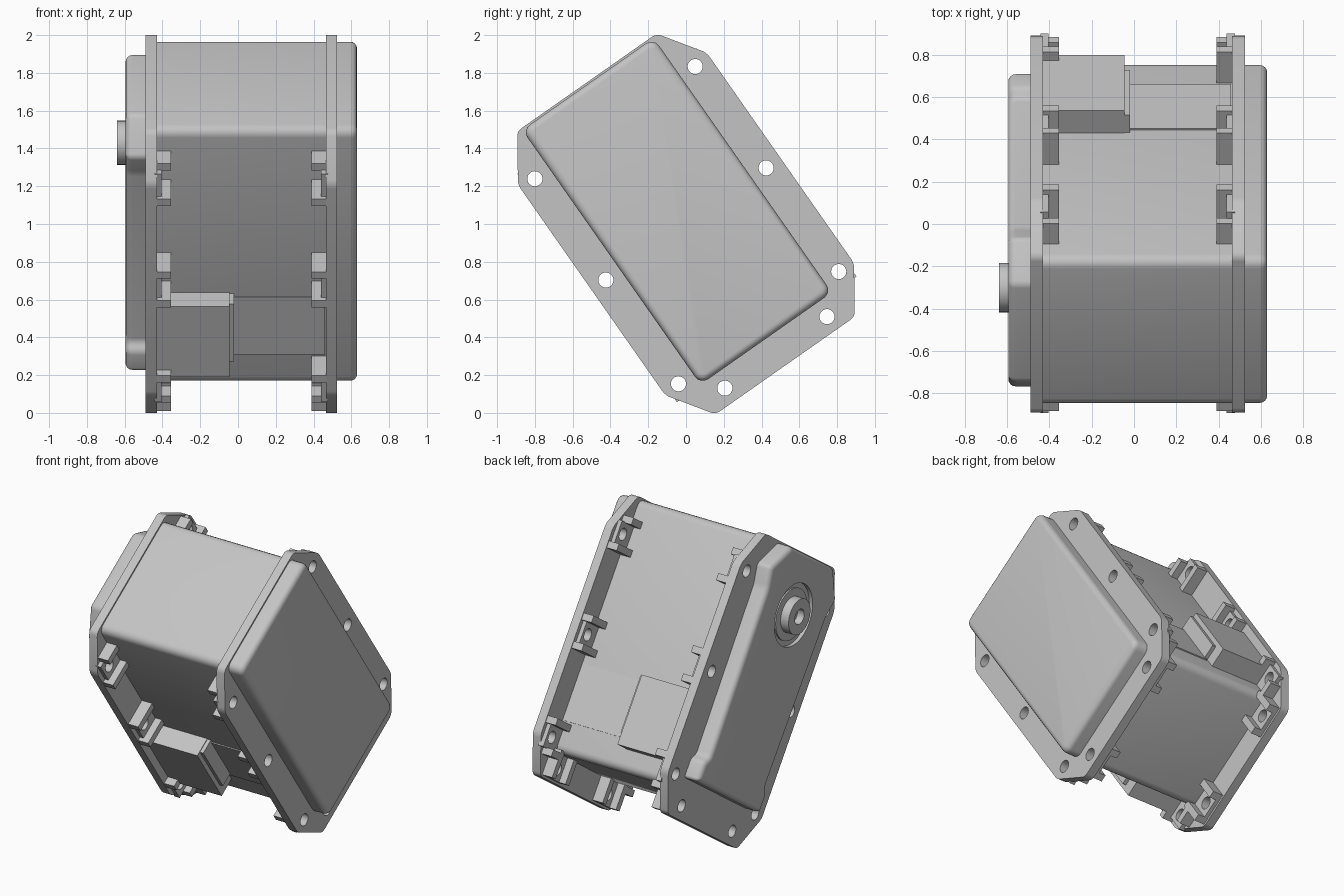
import bpy, bmesh, math
from mathutils import Vector, Matrix

if "Cube" in bpy.data.objects:
    bpy.data.objects.remove(bpy.data.objects["Cube"])

TILT = math.radians(35)
grey = bpy.data.materials.new("plain grey")
grey.use_nodes = True
grey.diffuse_color = (0.55, 0.55, 0.55, 1)
grey.node_tree.nodes["Principled BSDF"].inputs["Base Color"].default_value = grey.diffuse_color


def finish(bm, name):
    """Turn a bmesh in the servo's own frame (x, width, length) into a tilted object."""
    bmesh.ops.recalc_face_normals(bm, faces=bm.faces)
    me = bpy.data.meshes.new(name)
    bm.to_mesh(me)
    bm.free()
    me.materials.append(grey)
    ob = bpy.data.objects.new(name, me)
    bpy.context.collection.objects.link(ob)
    ob.location.z = 1
    ob.rotation_euler.x = TILT
    return ob


def activate(ob):
    bpy.ops.object.select_all(action='DESELECT')
    ob.select_set(True)
    bpy.context.view_layer.objects.active = ob


def smooth(ob):
    activate(ob)
    bpy.ops.object.shade_smooth_by_angle(angle=math.radians(35))


def prism(name, pts, x0, x1, corner=0, rim=0):
    """Extrude an outline from x0 to x1, round its corners and the rim at x1."""
    bm = bmesh.new()
    base = bm.faces.new([bm.verts.new((x0, u, v)) for u, v in pts])
    ext = bmesh.ops.extrude_face_region(bm, geom=[base])
    bmesh.ops.translate(bm, vec=(x1 - x0, 0, 0),
                        verts=[g for g in ext["geom"] if isinstance(g, bmesh.types.BMVert)])
    if corner:
        sides = [e for e in bm.edges if abs(e.verts[0].co.x - e.verts[1].co.x) > 1e-4]
        bmesh.ops.bevel(bm, geom=sides, offset=corner, segments=4, profile=0.5, affect='EDGES')
    if rim:
        edge = [e for e in bm.edges if all(abs(v.co.x - x1) < 1e-4 for v in e.verts)]
        bmesh.ops.bevel(bm, geom=edge, offset=rim, segments=4, profile=0.5, affect='EDGES')
    return finish(bm, name)


def add_box(bm, xs, us, vs):
    lo, hi = Vector((xs[0], us[0], vs[0])), Vector((xs[1], us[1], vs[1]))
    mat = Matrix.Translation((lo + hi) / 2) @ Matrix.Diagonal((*(hi - lo), 1))
    bmesh.ops.create_cube(bm, size=1, matrix=mat)


def box(name, xs, us, vs):
    bm = bmesh.new()
    add_box(bm, xs, us, vs)
    return finish(bm, name)


def cylinders(name, centres, radius, x0, x1):
    bm = bmesh.new()
    for u, v in centres:
        mat = Matrix.Translation(((x0 + x1) / 2, u, v)) @ Matrix.Rotation(math.pi / 2, 4, 'Y')
        bmesh.ops.create_cone(bm, cap_ends=True, segments=32, radius1=radius,
                              radius2=radius, depth=abs(x1 - x0), matrix=mat)
    return finish(bm, name)


def cut(ob, cutter):
    mod = ob.modifiers.new("cut", 'BOOLEAN')
    mod.operation, mod.solver, mod.object = 'DIFFERENCE', 'EXACT', cutter
    activate(ob)
    bpy.ops.object.modifier_apply(modifier=mod.name)
    bpy.data.objects.remove(cutter)


def mirrored(half):
    """Close a right-hand half outline, listed bottom to top, with its mirror."""
    return half + [(-u, v) for u, v in reversed(half)]


# Main case with rounded corners and a rounded end cap
smooth(prism("main_case", mirrored([(0.425, -0.74), (0.425, 0.905)]), -0.48, 0.63, 0.05, 0.035))

# Two eight-sided mounting flanges with bolt holes
SIDE_HOLES = [-0.67, 0, 0.655]
HOLES = [(s * 0.518, v) for s in (-1, 1) for v in SIDE_HOLES] + [(-0.33, -0.83), (0.33, -0.83)]
octagon = mirrored([(0.45, -0.915), (0.61, -0.68), (0.61, 0.68), (0.45, 0.915)])
for side, outer, inner, tip in (("right", -0.49, -0.43, -0.355), ("left", 0.525, 0.465, 0.39)):
    flange = prism(side + "_flange", octagon, inner, outer, 0.025)
    cut(flange, cylinders("hole_cutter", HOLES, 0.04, inner - 0.1, inner + 0.1))
    smooth(flange)

    # Pairs of walls around each nut, on the flange's inner face
    bm = bmesh.new()
    xs = sorted((inner + (outer - inner) * 0.2, tip))
    for s in (-1, 1):
        for v in SIDE_HOLES:
            for d in (-1, 1):
                ends = sorted((v + d * 0.07, v + d * 0.115))
                reach = min(0.605, 0.605 - 0.7 * (max(map(abs, ends)) - 0.68))
                add_box(bm, xs, sorted((s * 0.41, s * reach)), ends)
        for d in (-1, 1):
            us = sorted((s * 0.33 + d * 0.065, s * 0.33 + d * 0.11))
            add_box(bm, xs, us, (-0.9, -0.72))
    finish(bm, side + "_nut_walls")

    # Low pads under the nuts
    bm = bmesh.new()
    xs = sorted((inner + (outer - inner) * 0.2, inner + (tip - inner) * 0.35))
    for u, v in HOLES:
        if v < -0.8:
            add_box(bm, xs, (u - 0.07, u + 0.07), (-0.9, -0.72))
        else:
            s = math.copysign(1, u)
            add_box(bm, xs, sorted((s * 0.41, s * 0.58)), (v - 0.075, v + 0.075))
    pads = finish(bm, side + "_nut_pads")
    cut(pads, cylinders("hole_cutter", HOLES, 0.04, inner - 0.1, inner + 0.1))
    smooth(pads)

# Gear cover with chamfered top corners and a wider foot
cover = prism("gear_cover", mirrored([(0.41, -0.665), (0.41, -0.54), (0.37, -0.50), (0.39, 0.60),
                                      (0.43, 0.73), (0.28, 0.90)]), -0.48, -0.595, 0.02, 0.035)
SHAFT = [(0, 0.525)]
cut(cover, cylinders("recess_cutter", SHAFT, 0.205, -0.57, -0.7))
smooth(cover)

# Bearing ring and output shaft
smooth(cylinders("bearing_ring", SHAFT, 0.17, -0.56, -0.58))
shaft = cylinders("output_shaft", SHAFT, 0.117, -0.56, -0.64)
cut(shaft, cylinders("bore_cutter", SHAFT, 0.05, -0.59, -0.7))
smooth(shaft)

# Cable sockets, showing on both faces of the case
box("cable_socket", (-0.43, -0.045), (-0.555, 0.555), (-0.6, -0.145))
box("socket_collar", (-0.05, -0.02), (-0.525, 0.525), (-0.52, -0.15))
box("label_panels", (-0.03, 0.46), (-0.432, 0.432), (-0.54, -0.17))
